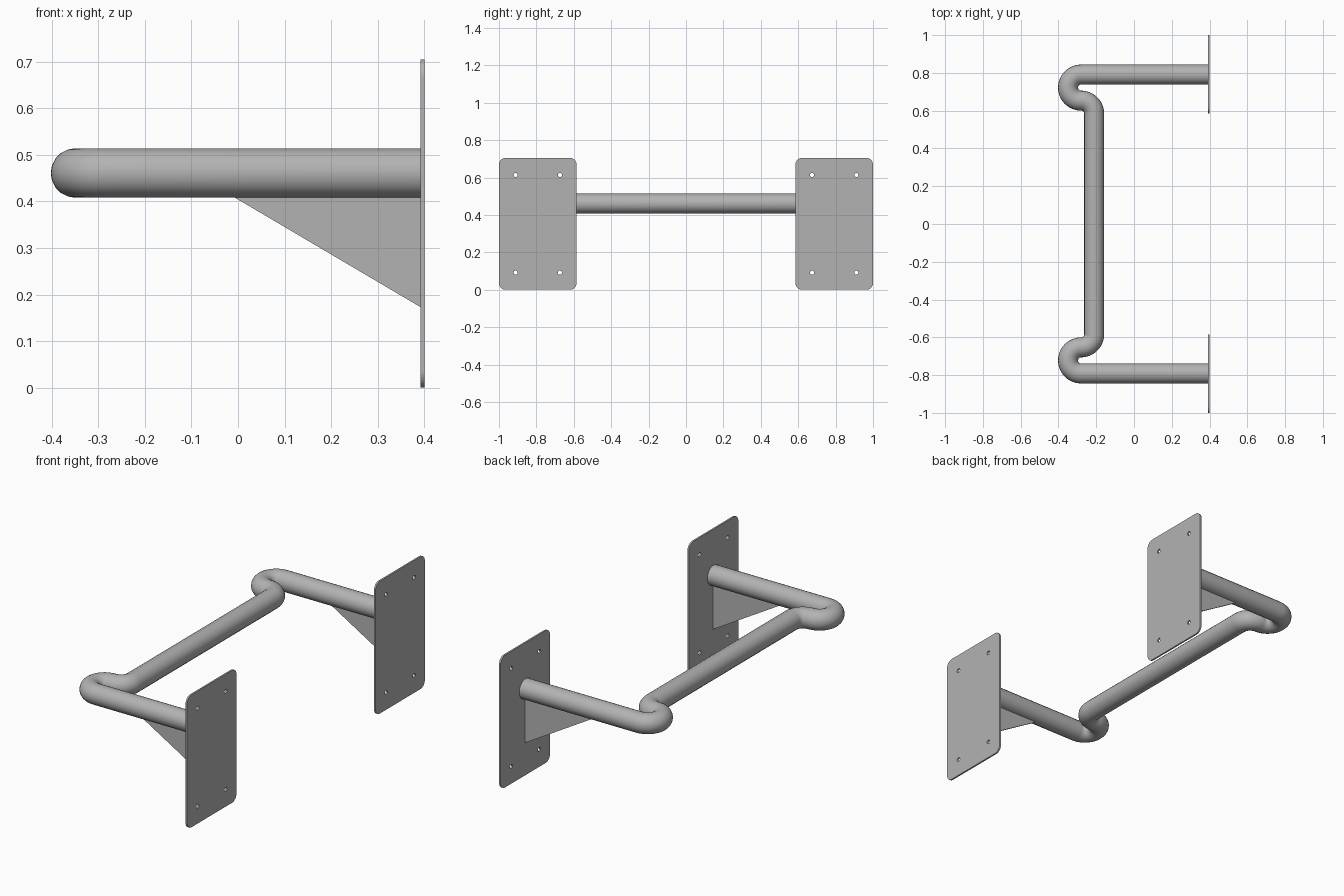
import bpy
from math import sin, cos, pi
from mathutils import Matrix

cube = bpy.data.objects.get("Cube")
if cube:
    bpy.data.objects.remove(cube)

GREY = (0.45, 0.45, 0.45, 1)
steel = bpy.data.materials.new("grey steel")
steel.diffuse_color = GREY
steel.use_nodes = True
steel.node_tree.nodes["Principled BSDF"].inputs["Base Color"].default_value = GREY

TUBE_R, TUBE_Z = 0.053, 0.461
ARM_Y, BEND_R, BEND_X = 0.791, 0.069, -0.28
WALL_X, PLATE_T = 0.396, 0.009


def arc(cx, cy, r, start, end, steps):
    """Points along an arc, both ends included."""
    angles = [start + (end - start) * i / steps for i in range(steps + 1)]
    return [(cx + r * cos(a), cy + r * sin(a)) for a in angles]


def curve_object(name, outlines, matrix, closed, **settings):
    """Turn 2D outlines into a mesh object with a curve's fill or bevel."""
    data = bpy.data.curves.new(name, "CURVE")
    data.dimensions = "2D" if closed else "3D"
    for key, value in settings.items():
        setattr(data, key, value)
    for points in outlines:
        spline = data.splines.new("POLY")
        spline.points.add(len(points) - 1)
        for p, (u, v) in zip(spline.points, points):
            p.co = (u, v, 0, 1)
        spline.use_cyclic_u = closed
        spline.use_smooth = not closed
    obj = bpy.data.objects.new(name, data)
    bpy.context.collection.objects.link(obj)
    bpy.ops.object.select_all(action="DESELECT")
    obj.select_set(True)
    bpy.context.view_layer.objects.active = obj
    bpy.ops.object.convert(target="MESH")
    obj = bpy.context.view_layer.objects.active
    obj.data.transform(matrix)
    obj.data.materials.clear()
    obj.data.materials.append(steel)
    return obj


# Bent tube: arm, U bend, quarter bend, then the same mirrored
u_y = ARM_Y - BEND_R
quarter_y = u_y - 2 * BEND_R
half = [(WALL_X - PLATE_T / 2, ARM_Y)]
half += arc(BEND_X, u_y, BEND_R, pi / 2, 3 * pi / 2, 24)
half += arc(BEND_X, quarter_y, BEND_R, pi / 2, 0, 12)[1:]
path = half + [(x, -y) for x, y in reversed(half)]
curve_object("bent_tube", [path], Matrix.Translation((0, 0, TUBE_Z)), False,
             bevel_depth=TUBE_R, bevel_resolution=8, use_fill_caps=True)
bpy.ops.object.shade_smooth_by_angle()

# Wall plate outline with rounded corners and four screw holes
HALF_W, HALF_H, CORNER = 0.2075, 0.3525, 0.036
outline = []
for i, (sx, sy) in enumerate([(1, 1), (-1, 1), (-1, -1), (1, -1)]):
    outline += arc(sx * (HALF_W - CORNER), sy * (HALF_H - CORNER), CORNER,
                   i * pi / 2, (i + 1) * pi / 2, 8)
holes = [arc(sx * 0.118, sy * 0.261, 0.011, 0, 2 * pi, 16)[:-1]
         for sx in (-1, 1) for sy in (-1, 1)]
to_wall = Matrix(((0, 0, 1, 0), (1, 0, 0, 0), (0, 1, 0, 0), (0, 0, 0, 1)))

# Triangular gusset under each arm, its top edge sunk into the tube
gusset = [(-0.022, 0.417), (0.392, 0.173), (0.392, 0.417)]

for side, s in (("left_hand", -1), ("right_hand", 1)):
    place = Matrix.Translation((WALL_X, s * (1 - HALF_W), HALF_H))
    curve_object(side + "_wall_plate", [outline] + holes, place @ to_wall,
                 True, fill_mode="BOTH", extrude=PLATE_T / 2)
    upright = Matrix.Translation((0, s * ARM_Y, 0)) @ Matrix.Rotation(pi / 2, 4, "X")
    curve_object(side + "_gusset", [gusset], upright, True,
                 fill_mode="BOTH", extrude=0.004)
